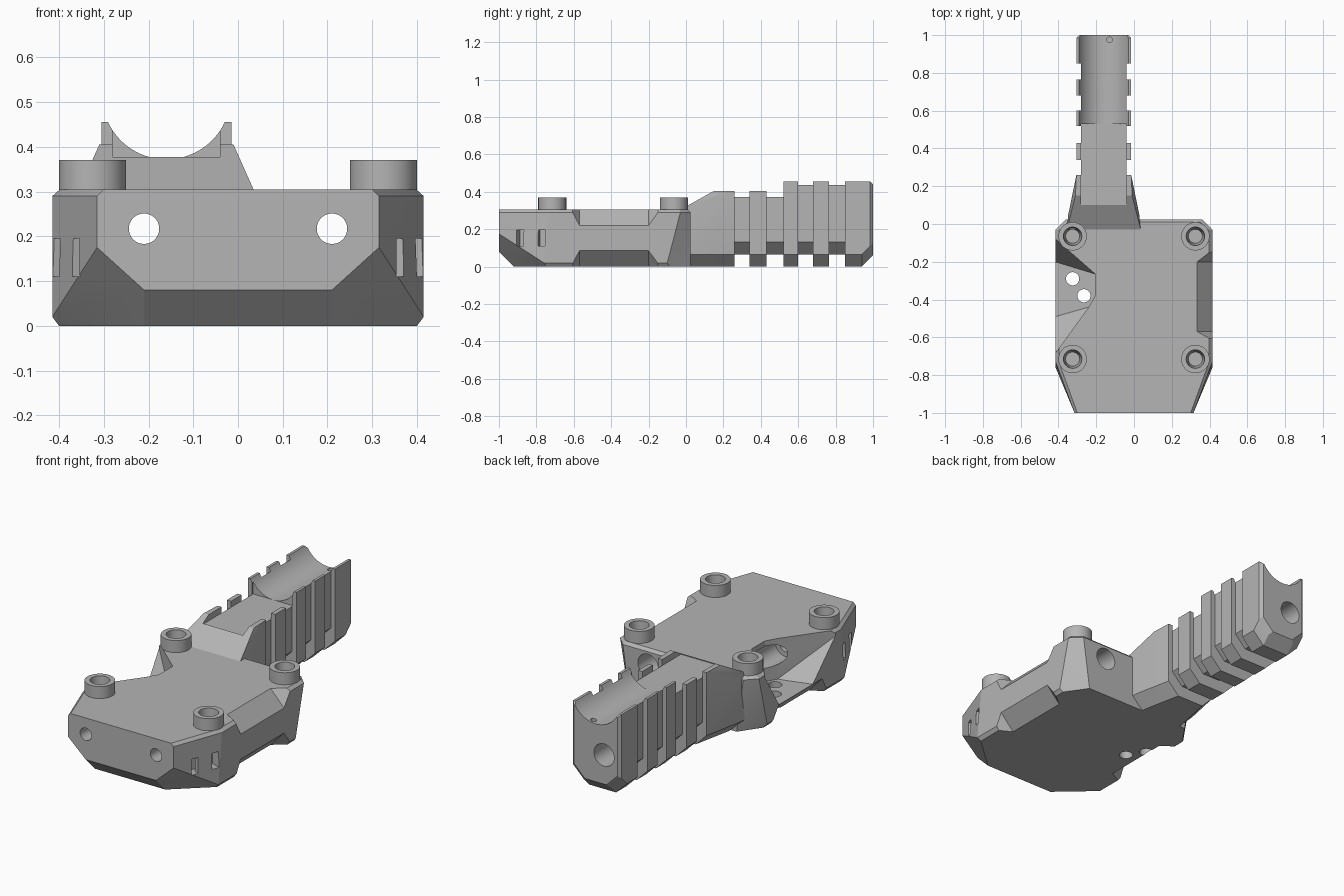
import bpy, bmesh, math
from mathutils import Vector, Matrix

default = bpy.data.objects.get("Cube")
if default:
    bpy.data.objects.remove(default, do_unlink=True)

GREY = (0.46, 0.46, 0.46, 1)
grey = bpy.data.materials.new("plain_grey")
grey.use_nodes = True
grey.diffuse_color = GREY
grey.node_tree.nodes["Principled BSDF"].inputs["Base Color"].default_value = GREY


def make(name, bm):
    bmesh.ops.recalc_face_normals(bm, faces=bm.faces)
    mesh = bpy.data.meshes.new(name)
    bm.to_mesh(mesh)
    bm.free()
    mesh.materials.append(grey)
    obj = bpy.data.objects.new(name, mesh)
    bpy.context.collection.objects.link(obj)
    return obj


def hull(name, points):
    """Convex solid around a handful of corner points."""
    bm = bmesh.new()
    for p in points:
        bm.verts.new(p)
    res = bmesh.ops.convex_hull(bm, input=bm.verts)
    loose = {g for g in res["geom_interior"] + res["geom_unused"]
             if isinstance(g, bmesh.types.BMVert)}
    bmesh.ops.delete(bm, geom=list(loose), context='VERTS')
    bmesh.ops.dissolve_limit(bm, angle_limit=0.01, verts=bm.verts, edges=bm.edges)
    return make(name, bm)


def box(name, lo, hi):
    return hull(name, [(x, y, z) for x in (lo[0], hi[0])
                       for y in (lo[1], hi[1]) for z in (lo[2], hi[2])])


def rod(name, start, end, r1, r2=None, sides=48):
    a, b = Vector(start), Vector(end)
    bm = bmesh.new()
    turn = (b - a).to_track_quat('Z', 'Y').to_matrix().to_4x4()
    bmesh.ops.create_cone(bm, cap_ends=True, segments=sides, radius1=r1,
                          radius2=r1 if r2 is None else r2, depth=(b - a).length,
                          matrix=Matrix.Translation((a + b) / 2) @ turn)
    return make(name, bm)


def combine(target, tool, operation='DIFFERENCE', keep=False):
    mod = target.modifiers.new("combine", 'BOOLEAN')
    mod.operation = operation
    mod.solver = 'EXACT'
    mod.object = tool
    bpy.context.view_layer.objects.active = target
    bpy.ops.object.modifier_apply(modifier=mod.name)
    if not keep:
        bpy.data.objects.remove(tool, do_unlink=True)


# Body: chamfered slab, tapered at the front
half = [(.3, -1, .305), (.398, -.73, .305), (.398, -.035, .305), (.35, .01, .305),
        (.315, -1, .29), (.415, -.73, .29), (.415, -.03, .29), (.36, .025, .29),
        (.315, -1, .175), (.21, -1, .08), (.21, -.92, 0), (.4, -.75, 0),
        (.415, -.76, .02), (.415, -.1, .02), (.4, -.09, 0), (.32, .025, 0)]
body = hull("body", [(s * x, y, z) for x, y, z in half for s in (1, -1)])

# Sloped recesses on the sides, above and below on the left, below on the right
notch = [(.33, -.2, .31), (.33, -.57, .31), (.42, -.2, .215), (.42, -.57, .215),
         (.42, -.13, .31), (.42, -.62, .31)]
combine(body, hull("cut", notch))
for side in (1, -1):
    combine(body, hull("cut", [(side * x, y, .305 - z) for x, y, z in notch]))

# Flared side pocket with two holes in its floor
floor = [(-.45, -.19), (-.205, -.265), (-.205, -.38), (-.24, -.44), (-.45, -.5)]
rim = [(-.45, -.05), (-.3, -.235), (-.205, -.265), (-.205, -.38), (-.24, -.44), (-.45, -.73)]
combine(body, hull("cut", [(x, y, .085) for x, y in floor] + [(x, y, .31) for x, y in rim]))
for x, y in ((-.325, -.29), (-.265, -.38)):
    combine(body, rod("cut", (x, y, -.1), (x, y, .2), .035))

# Strap slots in the angled front corners, joined by a tunnel behind
for side in (1, -1):
    for x, y, length, near, far in ((.358, -.885, .04, -.05, .05),
                                    (.401, -.77, .04, -.05, .05),
                                    (.38, -.828, .15, -.05, -.025)):
        slot = box("cut", (near, -length / 2, .11), (far, length / 2, .195))
        slot.data.transform(Matrix.Translation((side * x, y, 0))
                            @ Matrix.Rotation(-side * .355, 4, 'Z')
                            @ Matrix.Diagonal((side, 1, 1, 1)))
        if side < 0:
            slot.data.flip_normals()
        combine(body, slot)

# Handle
CX = -.16


def section(y, hw, z0, z1, ch=.065):
    """Upright cross-section with its lower corners cut off."""
    return [(CX + s * w, y, z) for s in (1, -1)
            for w, z in ((hw, z1), (hw, z0 + ch), (hw - ch, z0))]


handle = hull("handle", section(.26, .145, 0, .405) + section(.15, .15, .05, .405)
              + section(.13, .167, .02, .36) + section(.05, .188, 0, .305)
              + section(-.03, .195, 0, .304))
parts = [hull("core", section(.2, .12, .065, .372) + section(.56, .12, .065, .372)),
         hull("core", section(.52, .12, .065, .455) + section(.9, .12, .065, .455))]
for y0, y1, top in ((.34, .43, .405), (.52, .6, .455), (.68, .765, .455)):
    parts.append(hull("rib", section(y0, .145, 0, top) + section(y1, .145, 0, top)))
parts.append(hull("end_rib", section(.85, .145, 0, .455) + section(.94, .145, 0, .455)
                  + section(.985, .145, .045, .455) + section(1, .13, .06, .44)))
for part in parts:
    combine(handle, part, 'UNION')

# Flat channel, then a round cradle along the top of the handle
combine(handle, box("cut", (CX - .1201, .1, .372), (CX + .1201, .53, .6)))
combine(handle, rod("cut", (CX, .52, .516), (CX, 1.1, .516), .144, sides=96))
combine(handle, rod("cut", (-.13, .975, .3), (-.13, .975, .5), .015, sides=24))

# Long bolt bores, wide from the back and narrow at the front
for side in (1, -1):
    x = side * .21
    combine(body, rod("cut", (x, -1.1, .217), (x, .2, .217), .034))
    wide = rod("cut", (x, -.55, .217), (x, 1.1, .217), .06)
    if side < 0:
        combine(handle, wide, keep=True)
    combine(body, wide)

# Screw bosses with tapered blind bores
objects = [body, handle]
for x, side in ((.325, "left"), (-.325, "right")):
    for y, end in ((-.715, "front"), (-.065, "back")):
        boss = rod(f"boss_{end}_{side}", (x, y, .304), (x, y, .37), .075)
        bore = rod("cut", (x, y, .2), (x, y, .371), .037, .049)
        combine(boss, bore, keep=True)
        combine(body, bore)
        objects.append(boss)

# Smooth round surfaces, crisp edges
bpy.ops.object.select_all(action='DESELECT')
for obj in objects:
    obj.select_set(True)
bpy.context.view_layer.objects.active = body
bpy.ops.object.shade_smooth_by_angle(angle=math.radians(20))
